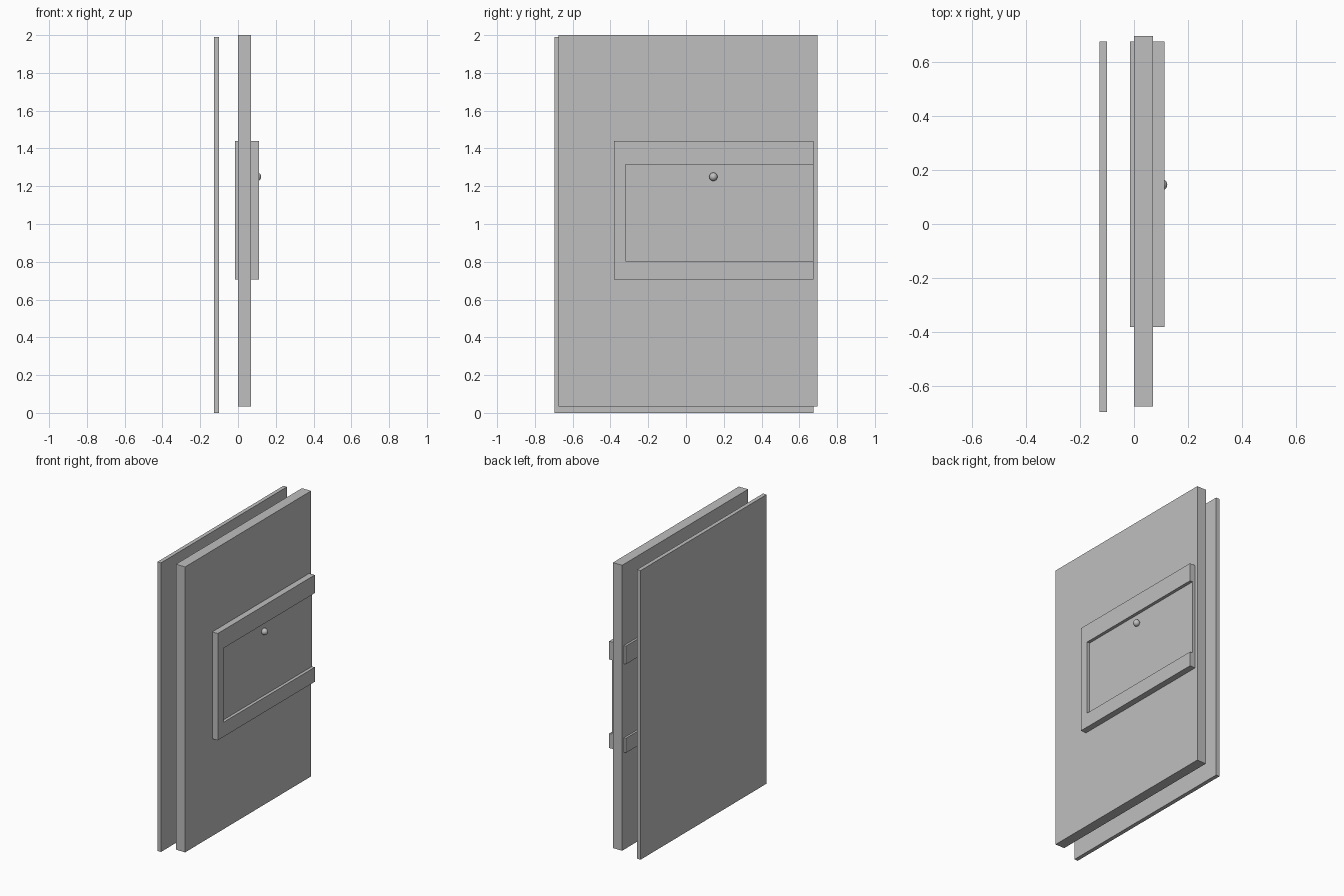
import bpy
import bmesh

default = bpy.data.objects.get("Cube")
if default:
    bpy.data.objects.remove(default, do_unlink=True)

# Single flat colour
grey = bpy.data.materials.new("plain grey")
grey.use_nodes = True
colour = (0.52, 0.52, 0.52, 1)
grey.diffuse_color = colour
grey.node_tree.nodes["Principled BSDF"].inputs["Base Color"].default_value = colour


def finish(name, bm):
    bmesh.ops.recalc_face_normals(bm, faces=bm.faces)
    mesh = bpy.data.meshes.new(name)
    bm.to_mesh(mesh)
    bm.free()
    mesh.materials.append(grey)
    obj = bpy.data.objects.new(name, mesh)
    bpy.context.collection.objects.link(obj)
    return obj


def slab(name, outline, x0, x1):
    """Extrude a (y, z) outline along x."""
    bm = bmesh.new()
    face = bm.faces.new([bm.verts.new((x0, y, z)) for y, z in outline])
    grown = bmesh.ops.extrude_face_region(bm, geom=[face], use_keep_orig=True)
    verts = [v for v in grown["geom"] if isinstance(v, bmesh.types.BMVert)]
    bmesh.ops.translate(bm, verts=verts, vec=(x1 - x0, 0, 0))
    return finish(name, bm)


def rect(y0, y1, z0, z1):
    return [(y0, z0), (y1, z0), (y1, z1), (y0, z1)]


# Two large upright panels
slab("back_panel", rect(-0.695, 0.675, 0, 1.99), -0.127, -0.1)
slab("main_panel", rect(-0.675, 0.695, 0.035, 2), 0, 0.07)

# C-shaped frame passing through the main panel, open at one end
end = 0.675
slab("lock_frame", [(end, 0.705), (-0.38, 0.705), (-0.38, 1.44), (end, 1.44),
                    (end, 1.315), (-0.32, 1.315), (-0.32, 0.805), (end, 0.805)],
     -0.015, 0.112)

# Recessed plate filling the frame
slab("lock_plate", rect(-0.32, end, 0.805, 1.315), 0.01, 0.091)

# Small round knob set into the plate
bm = bmesh.new()
bmesh.ops.create_uvsphere(bm, u_segments=24, v_segments=12, radius=0.022)
bmesh.ops.translate(bm, verts=bm.verts, vec=(0.101, 0.145, 1.25))
for f in bm.faces:
    f.smooth = True
finish("knob", bm)
